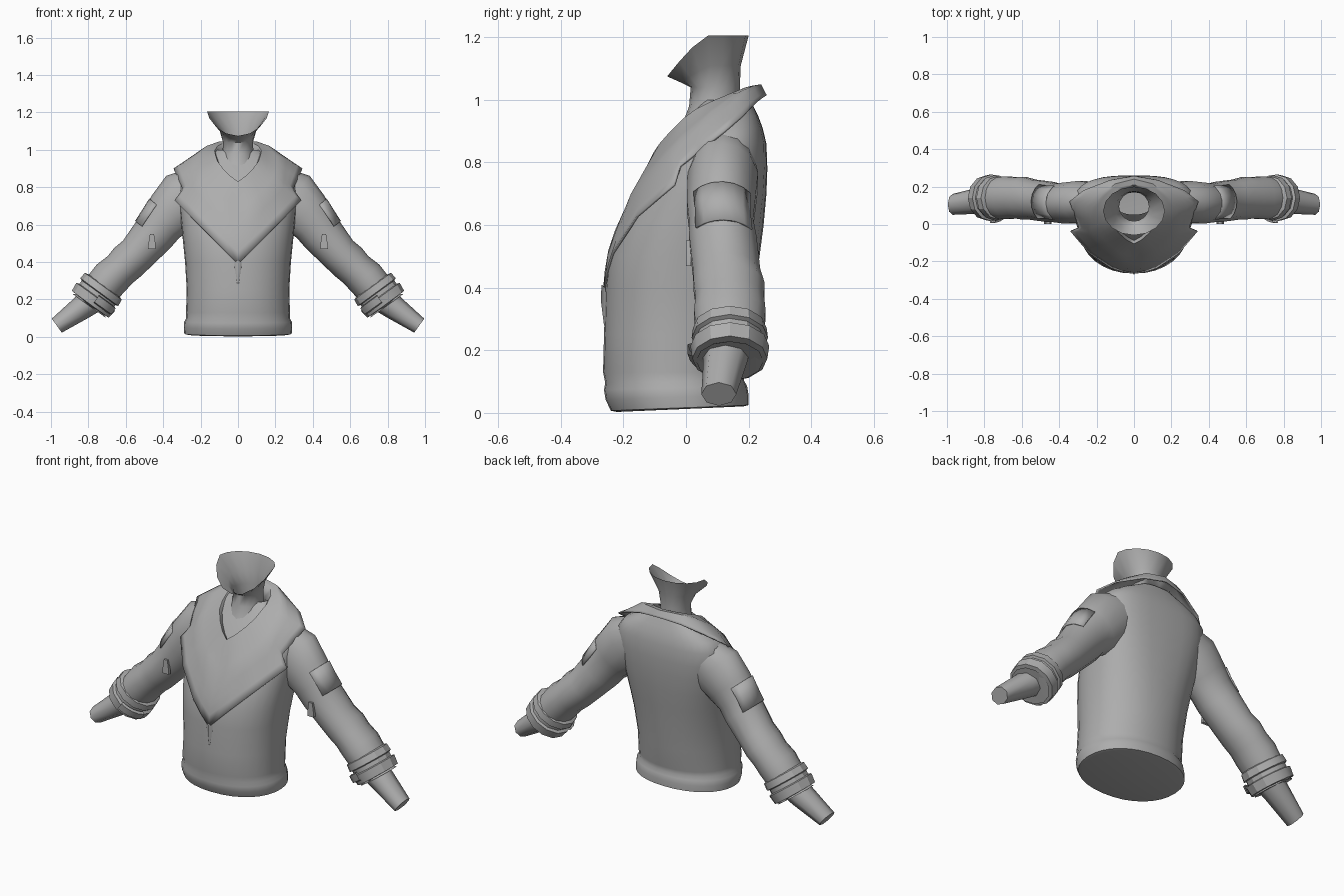
import bpy, bmesh, math
from mathutils import Vector

if "Cube" in bpy.data.objects:
    bpy.data.objects.remove(bpy.data.objects["Cube"])

grey = bpy.data.materials.new("plain_grey")
grey.diffuse_color = (0.42, 0.42, 0.42, 1)
grey.use_nodes = True
grey.node_tree.nodes["Principled BSDF"].inputs["Base Color"].default_value = grey.diffuse_color


def finish(name, rows, closed=True, caps=(False, False), mirror=False, thick=0, angle=40):
    """Skin rows of points into a surface."""
    bm = bmesh.new()
    grid = [[bm.verts.new(p) for p in row] for row in rows]
    n = len(grid[0])
    for a, b in zip(grid, grid[1:]):
        for i in range(n if closed else n - 1):
            j = (i + 1) % n
            bm.faces.new((a[i], a[j], b[j], b[i]))
    if caps[0]:
        bm.faces.new(grid[0])
    if caps[1]:
        bm.faces.new(grid[-1])
    bmesh.ops.recalc_face_normals(bm, faces=bm.faces)
    mesh = bpy.data.meshes.new(name)
    bm.to_mesh(mesh)
    bm.free()
    ob = bpy.data.objects.new(name, mesh)
    bpy.context.collection.objects.link(ob)
    mesh.materials.append(grey)
    bpy.ops.object.select_all(action='DESELECT')
    ob.select_set(True)
    bpy.context.view_layer.objects.active = ob
    bpy.ops.object.shade_smooth_by_angle(angle=math.radians(angle))
    if mirror:
        m = ob.modifiers.new("Mirror", 'MIRROR')
        m.use_clip = True
    if thick:
        s = ob.modifiers.new("Solidify", 'SOLIDIFY')
        s.thickness = thick
    return ob


def level(z, hw, front, back, tilt=0, n=32, square=2):
    """Horizontal oval: half width, front y, back y; tilt lifts the back, square fills its back corners."""
    cy, hd = (front + back) / 2, (back - front) / 2
    out = []
    for i in range(n):
        a = 2 * math.pi * i / n
        c, s = math.cos(a), math.sin(a)
        p = 2 / square if s > 0 else min(1, 2 / min(square, 2.2))
        out.append((hw * math.copysign(abs(c) ** p, c),
                    cy + hd * math.copysign(abs(s) ** p, s), z + tilt * s))
    return out


def limb(rings, n=14, a0=0, a1=360, closed=True):
    """Rings (x, y, z, radius in the xz plane, radius along y) square to their path."""
    pts = [Vector(r[:3]) for r in rings]
    rows = []
    for k, r in enumerate(rings):
        t = (pts[min(k + 1, len(pts) - 1)] - pts[max(k - 1, 0)])
        up = Vector((-t.z, 0, t.x)).normalized()
        row = []
        for i in range(n):
            a = math.radians(a0 + (a1 - a0) * i / (n if closed else n - 1))
            row.append(pts[k] + up * r[3] * math.cos(a) + Vector((0, r[4] * math.sin(a), 0)))
        rows.append(row)
    return rows


# jacket body with rolled hem
body = [(0.012, 0.27, -0.22, 0.185, 0.009), (0.016, 0.287, -0.24, 0.2, 0.009),
        (0.05, 0.29, -0.257, 0.2, 0.008), (0.08, 0.288, -0.262, 0.195, 0.006),
        (0.1, 0.277, -0.258, 0.185, 0.004), (0.13, 0.278, -0.265, 0.19, 0),
        (0.25, 0.274, -0.262, 0.205, 0), (0.4, 0.283, -0.257, 0.222, 0),
        (0.5, 0.293, -0.247, 0.235, 0), (0.6, 0.303, -0.213, 0.248, 0),
        (0.7, 0.314, -0.162, 0.257, 0), (0.78, 0.322, -0.112, 0.26, 0),
        (0.86, 0.318, -0.056, 0.257, 0), (0.91, 0.28, -0.018, 0.245, 0),
        (0.95, 0.21, 0.015, 0.23, 0), (1.0, 0.11, 0.05, 0.205, 0)]
finish("jacket_body", [level(*r, square=2.15 + 0.75 * min(1, max(0, (r[0] - 0.3) / 0.4)))
                       for r in body], caps=(True, False))


def body_front(x, z):
    """Front y of the jacket body at x, z, or None beside it."""
    for a, b in zip(body, body[1:]):
        if a[0] <= z <= b[0]:
            f = (z - a[0]) / (b[0] - a[0])
            hw, front, back = (a[k] + (b[k] - a[k]) * f for k in (1, 2, 3))
            if abs(x) < hw:
                return (front + back) / 2 - (back - front) / 2 * (1 - (abs(x) / hw) ** 2.2) ** (1 / 2.2)


def refine(points, k):
    """Split each step of a point list into k steps."""
    pts = [Vector(p) for p in points]
    return [a.lerp(b, i / k) for a, b in zip(pts, pts[1:]) for i in range(k)] + [pts[-1]]


# collar and lapels: columns from centre front to centre back
edge = [(0, -.264, .39), (.12, -.238, .51), (.24, -.158, .63), (.34, -.04, .73), (.295, -.02, .79),
        (.345, .12, .90), (.27, .18, .95), (.13, .235, 1.0), (0, .258, 1.015)]
middle = [(0, -.195, .65), (.09, -.176, .70), (.16, -.125, .76), (.21, -.07, .82), (.23, -.022, .87),
          (.23, .08, .96), (.17, .16, 1.02), (.1, .215, 1.045), (0, .24, 1.05)]
neckline = [(0, -.105, .83), (.04, -.085, .86), (.08, -.05, .90), (.11, -.01, .94), (.12, .03, .97),
            (.125, .08, .995), (.11, .14, 1.02), (.07, .19, 1.04), (0, .21, 1.045)]
lining = [(x * .7, .09 + (y - .09) * .7, z - .06) for x, y, z in neckline]
columns = [refine(c[:3], 4) + [Vector(c[3])] for c in
           zip(*(refine(r, 2) for r in (edge, middle, neckline, lining)))]
for col in columns:
    for p in col[:9]:
        y = body_front(p.x, p.z)
        if y is not None and p.y < 0.06:
            p.y = min(p.y, y - 0.008)
finish("collar_and_lapels", list(zip(*columns)), closed=False, mirror=True, thick=0.008, angle=50)

# front closing ridge below the lapels
finish("front_placket", [[(0, -.27, .41), (.02, -.258, .40)],
                         [(0, -.272, .36), (.015, -.256, .34)],
                         [(0, -.262, .28), (.004, -.26, .28)]], closed=False, mirror=True)

# neck flaring to an open jaw rim that dips at the chin
n = 16
neck = [level(z, hw, f, b, 0, n) for z, hw, f, b in (
    (0.82, 0.13, -0.07, 0.17), (0.9, 0.1, -0.02, 0.17), (0.98, 0.083, 0.01, 0.172),
    (1.04, 0.08, 0.015, 0.172))]
for k, (hw, f, b, z) in enumerate(((0.1, -0.015, 0.175, 1.11), (0.165, -0.06, 0.2, 1.205))):
    drop = (0.055, 0.13)[k]
    neck.append([(x, y, z - drop * max(0, -math.sin(2 * math.pi * i / n)) ** 1.3)
                 for i, (x, y, _) in enumerate(level(z, hw, f, b, 0, n))])
finish("neck", neck, angle=60)

# sleeves
finish("sleeve", limb([
    (.20, .12, .80, .12, .10), (.28, .118, .742, .158, .115), (.36, .112, .662, .138, .112),
    (.41, .112, .605, .122, .105), (.45, .118, .55, .116, .11), (.54, .13, .445, .102, .11),
    (.59, .138, .4, .104, .116), (.63, .14, .36, .098, .112), (.68, .14, .315, .104, .117),
    (.735, .14, .25, .1, .11)]), mirror=True)

# turned cuffs with a step between the two bands
finish("cuff", limb([
    (.715, .14, .277, .095, .1), (.72, .14, .27, .122, .118), (.742, .14, .24, .126, .122),
    (.745, .14, .236, .112, .11), (.758, .14, .218, .112, .11), (.761, .14, .214, .128, .126),
    (.79, .14, .174, .122, .12), (.796, .14, .166, .108, .108), (.78, .138, .188, .07, .075)],
    n=12), mirror=True, angle=30)

# wrists with flat ends
finish("wrist", limb([
    (.755, .13, .215, .075, .078), (.83, .125, .16, .066, .07), (.969, .105, .06, .046, .056)],
    n=8), caps=(False, True), mirror=True, angle=50)

# pocket flaps on the outside of the upper arms
finish("sleeve_pocket_flap", limb([
    (.37, .112, .65, .138, .116), (.41, .114, .603, .128, .112), (.455, .118, .545, .121, .115)],
    n=7, a0=-50, a1=55, closed=False), closed=False, mirror=True, thick=0.008)

# zip pulls hanging on the sleeve fronts
finish("zip_pull", [[(.46 + sx * w, .008 + sy * .008, z) for sx, sy in ((-1, -1), (1, -1), (1, 1), (-1, 1))]
                    for w, z in ((.02, .47), (.02, .49), (.011, .55))],
       caps=(True, True), mirror=True, angle=20)

# buckle tabs strapped round the lower front of the cuffs
finish("cuff_buckle", limb([
    (.752, .14, .23, .122, .12), (.755, .14, .226, .138, .135), (.778, .14, .194, .138, .135),
    (.781, .14, .19, .122, .12)], n=5, a0=-155, a1=-95, closed=False),
    closed=False, mirror=True, angle=30)
